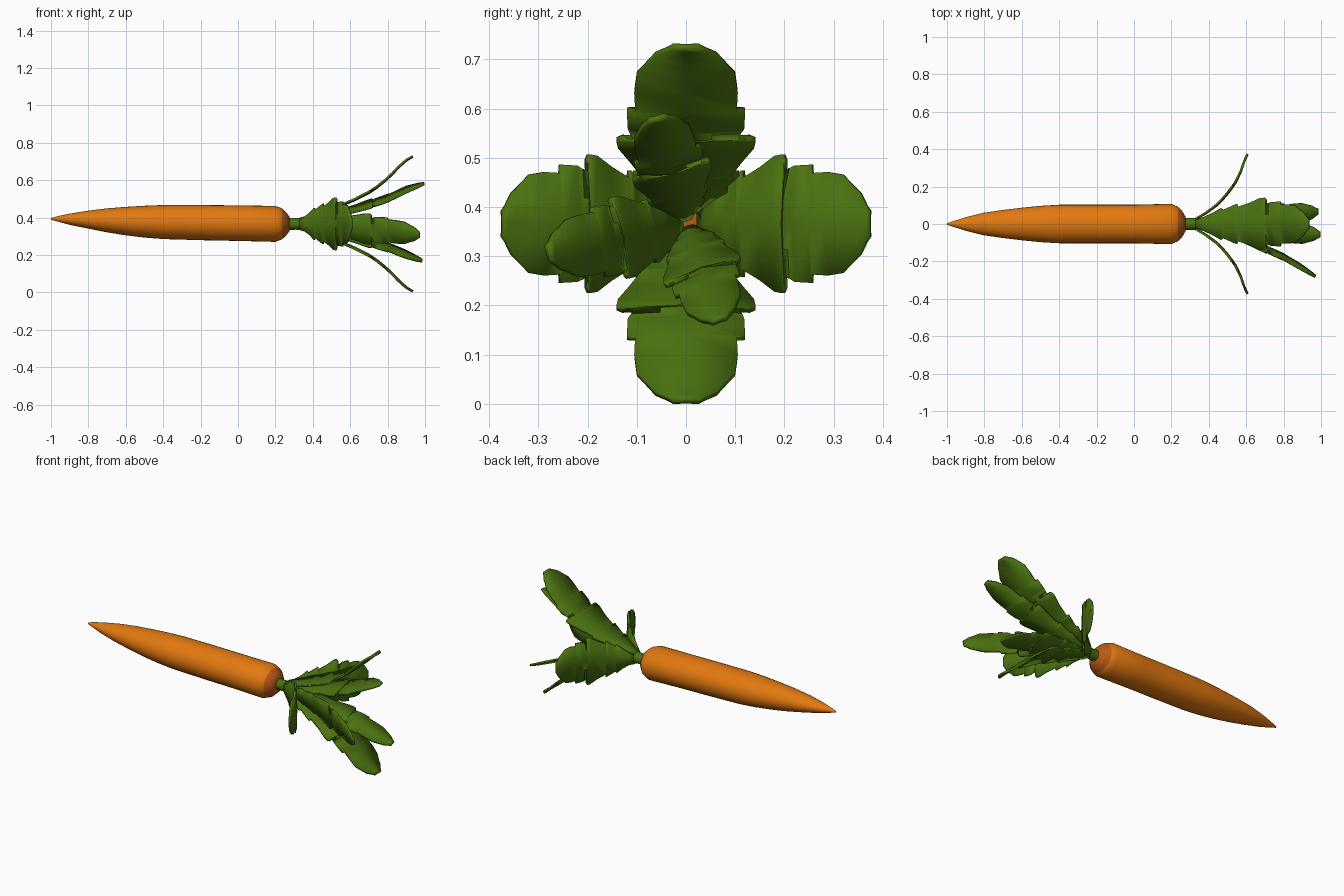
import bpy, bmesh, math
from mathutils import Vector

if "Cube" in bpy.data.objects:
    bpy.data.objects.remove(bpy.data.objects["Cube"])

CZ = 0.366  # height of the crown axis


def material(name, col):
    m = bpy.data.materials.new(name)
    m.diffuse_color = (*col, 1)
    m.use_nodes = True
    m.node_tree.nodes["Principled BSDF"].inputs["Base Color"].default_value = m.diffuse_color
    return m


ORANGE = material("carrot orange", (0.76, 0.19, 0.005))
RUST = material("crown rust", (0.48, 0.10, 0.008))
GREEN = material("leaf green", (0.068, 0.165, 0.005))


def finish(name, bm, mats, angle):
    bmesh.ops.recalc_face_normals(bm, faces=bm.faces)
    me = bpy.data.meshes.new(name)
    bm.to_mesh(me)
    bm.free()
    ob = bpy.data.objects.new(name, me)
    bpy.context.collection.objects.link(ob)
    for m in mats:
        me.materials.append(m)
    bpy.ops.object.select_all(action='DESELECT')
    ob.select_set(True)
    bpy.context.view_layer.objects.active = ob
    bpy.ops.object.shade_smooth_by_angle(angle=math.radians(angle))
    return ob


def tube(rings, n, caps):
    """Loft ellipses given as (x, centre z, half width, half height)."""
    bm = bmesh.new()
    loops = [[bm.verts.new((x, ry * math.cos(2 * math.pi * i / n),
                            z + rz * math.sin(2 * math.pi * i / n))) for i in range(n)]
             for x, z, ry, rz in rings]
    for a, b in zip(loops, loops[1:]):
        for i in range(n):
            bm.faces.new((a[i], a[(i + 1) % n], b[(i + 1) % n], b[i]))
    if caps:
        bm.faces.new(loops[0])
        bm.faces.new(loops[-1])
    return bm


# root: tapered body with a rust coloured crown
root = [(-1.0, .393, .004, .004), (-.97, .393, .014, .013), (-.9, .391, .036, .030),
        (-.8, .389, .061, .048), (-.7, .385, .075, .064), (-.6, .381, .087, .076),
        (-.5, .378, .097, .085), (-.4, .376, .103, .091), (-.2, .373, .103, .094),
        (0, .370, .103, .095), (.2, .366, .108, .096), (.235, .366, .092, .083),
        (.26, .366, .066, .060), (.275, .366, .040, .038)]
bm = tube(root, 32, True)
for f in bm.faces:
    f.material_index = 1 if f.calc_center_median().x > 0.236 else 0
finish("carrot_root", bm, [ORANGE, RUST], 35)

# stem: short hollow collar
bm = tube([(.26, CZ, .033, .033), (.31, CZ, .031, .031), (.36, CZ, .033, .035)], 12, False)
finish("stem", bm, [GREEN], 40)

# serrated half outline: (fraction along the leaf, half width)
OUTLINE = [(0, .022), (.07, .04), (.13, .058), (.2, .085), (.215, .075), (.3, .10),
           (.33, .108), (.335, .092), (.44, .115), (.52, .138), (.56, .141), (.575, .13),
           (.56, .105), (.63, .118), (.71, .12), (.715, .103), (.79, .105), (.86, .10),
           (.91, .078), (.95, .062), (.98, .038), (1, .026)]


def along(path, t):
    lens = [(b - a).length for a, b in zip(path, path[1:])]
    d = t * sum(lens)
    for a, b, l in zip(path, path[1:], lens):
        if d <= l:
            return a.lerp(b, d / l)
        d -= l
    return path[-1]


def leaf(name, path, degrees, width):
    """Leaf following (x, radius) points, turned about the carrot axis."""
    a = math.radians(degrees)
    out = Vector((0, math.cos(a), math.sin(a)))
    side = Vector((0, -math.sin(a), math.cos(a)))
    path = [Vector((x, 0, CZ)) + out * r for x, r in path]
    bm = bmesh.new()
    rows, reach = [], 0
    for t, w in OUTLINE:
        reach = max(reach + .002, t)
        mid = along(path, min(reach, 1))
        edge = along(path, t)
        fold = out * w * .05
        rows.append([bm.verts.new(edge + fold - side * w * width), bm.verts.new(mid),
                     bm.verts.new(edge + fold + side * w * width)])
    for p, q in zip(rows, rows[1:]):
        for i in (0, 1):
            bm.faces.new((p[i], p[i + 1], q[i + 1], q[i]))
    ob = finish(name, bm, [GREEN], 30)
    mod = ob.modifiers.new("thickness", 'SOLIDIFY')
    mod.thickness = .012
    mod.offset = 0


# four outer leaves: long ones above and below, strongly curved ones at the sides
LONG = [(.33, .026), (.45, .06), (.6, .115), (.7, .165), (.76, .205), (.82, .26),
        (.87, .313), (.905, .342), (.935, .360)]
SHORT = [(.33, .026), (.39, .06), (.45, .105), (.5, .16), (.54, .215), (.57, .275),
         (.59, .335), (.607, .373)]
leaf("leaf_top", LONG, 90, 1)
leaf("leaf_bottom", LONG, 270, 1)
leaf("leaf_back", SHORT, 0, 1)
leaf("leaf_front", SHORT, 180, 1)

# three narrow inner leaves
leaf("inner_leaf_up", [(.33, .01), (.5, .045), (.65, .085), (.8, .135), (.9, .185), (.995, .222)],
     105, .58)
leaf("inner_leaf_front", [(.33, .01), (.5, .05), (.65, .105), (.8, .175), (.9, .235), (.97, .285)],
     192, .6)
leaf("inner_leaf_down", [(.33, .01), (.5, .045), (.65, .08), (.8, .125), (.9, .168), (.985, .207)],
     289, .58)
